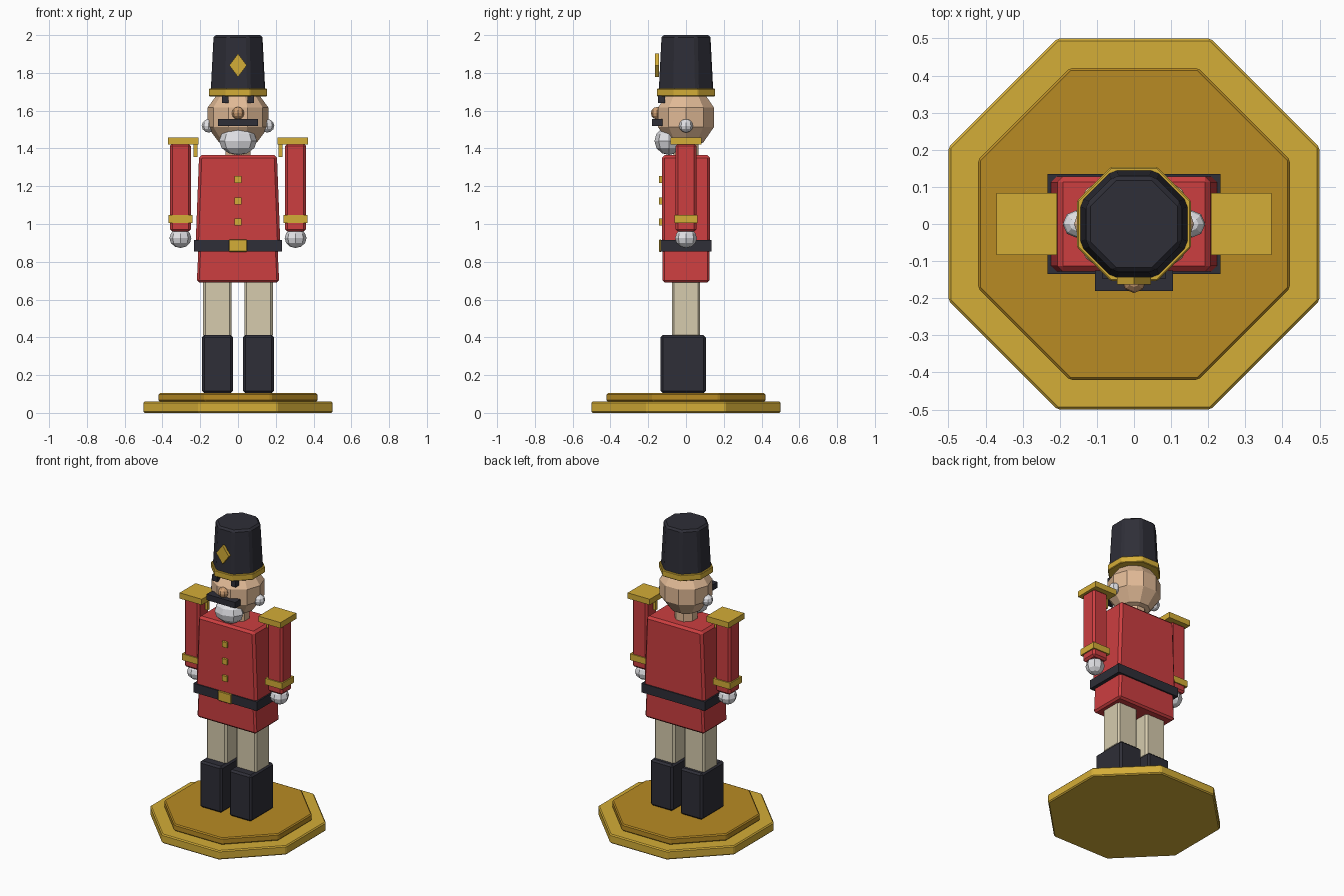
import bpy, bmesh, math
from mathutils import Matrix

if "Cube" in bpy.data.objects:
    bpy.data.objects.remove(bpy.data.objects["Cube"])


def material(name, r, g, b):
    m = bpy.data.materials.new(name)
    lin = [((c / 255 + 0.055) / 1.055) ** 2.4 for c in (r, g, b)]
    m.diffuse_color = (*lin, 1)
    m.use_nodes = True
    m.node_tree.nodes["Principled BSDF"].inputs["Base Color"].default_value = m.diffuse_color
    return m


GOLD = material("gold", 212, 173, 55)
DARK_GOLD = material("dark gold", 184, 139, 36)
RED = material("red", 204, 62, 64)
BLACK = material("black", 46, 46, 55)
CREAM = material("cream", 214, 203, 174)
SKIN = material("skin", 225, 186, 150)
NOSE = material("nose skin", 208, 160, 115)
WHITE = material("white", 226, 226, 230)


def finish(name, bm, mat, bevel=0):
    mesh = bpy.data.meshes.new(name)
    bm.to_mesh(mesh)
    bm.free()
    mesh.materials.append(mat)
    ob = bpy.data.objects.new(name, mesh)
    bpy.context.collection.objects.link(ob)
    if bevel:
        mod = ob.modifiers.new("bevel", 'BEVEL')
        mod.width, mod.segments = bevel, 1
        mod.limit_method, mod.angle_limit = 'ANGLE', math.radians(30)
    return ob


def box(name, x, y, z, mat, bevel=0, taper=1):
    """Box from (min, max) ranges; taper scales the top in x."""
    bm = bmesh.new()
    bmesh.ops.create_cube(bm, size=1)
    for v in bm.verts:
        top = v.co.z > 0
        k = taper if top else 1
        v.co.x = sum(x) / 2 + v.co.x * (x[1] - x[0]) * k
        v.co.y = sum(y) / 2 + v.co.y * (y[1] - y[0])
        v.co.z = z[1] if top else z[0]
    return finish(name, bm, mat, bevel)


def octagon(name, a0, a1, z0, z1, mat, bevel=0):
    """Eight-sided prism; a0 and a1 are flat-side distances at bottom and top."""
    bm = bmesh.new()
    k = 1 / math.cos(math.pi / 8)
    bmesh.ops.create_cone(bm, cap_ends=True, segments=8, radius1=a0 * k,
                          radius2=a1 * k, depth=z1 - z0)
    bmesh.ops.transform(bm, verts=bm.verts, matrix=Matrix.Translation((0, 0, (z0 + z1) / 2))
                        @ Matrix.Rotation(math.pi / 8, 4, 'Z'))
    return finish(name, bm, mat, bevel)


def ball(name, centre, radii, mat, segs=8, rings=6):
    bm = bmesh.new()
    bmesh.ops.create_uvsphere(bm, u_segments=segs, v_segments=rings, radius=1)
    bmesh.ops.transform(bm, verts=bm.verts, matrix=Matrix.Translation(centre)
                        @ Matrix.Diagonal((*radii, 1))
                        @ Matrix.Rotation(math.pi / 2, 4, 'Z'))
    return finish(name, bm, mat)


def side(s, a, b):
    return tuple(sorted((s * a, s * b)))


# Stepped stand
octagon("base", 0.5, 0.5, 0, 0.06, GOLD, 0.007)
octagon("base_step", 0.42, 0.42, 0.06, 0.105, DARK_GOLD, 0.007)

# Coat, belt, buckle and buttons
box("coat_skirt", (-0.218, 0.218), (-0.125, 0.125), (0.69, 0.88), RED, 0.012, 0.96)
box("coat", (-0.224, 0.224), (-0.128, 0.128), (0.9, 1.365), RED, 0.015, 0.92)
box("belt", (-0.233, 0.233), (-0.135, 0.135), (0.855, 0.915), BLACK)
box("buckle", (-0.048, 0.048), (-0.143, -0.13), (0.852, 0.918), GOLD, 0.004)
for z in (1.01, 1.122, 1.235):
    box("button", (-0.018, 0.018), (-0.143, -0.12), (z - 0.018, z + 0.018), GOLD)

# Limbs on both sides
for s, tag in ((-1, "left"), (1, "right")):
    box(tag + "_boot", side(s, 0.027, 0.19), (-0.135, 0.105), (0.105, 0.412), BLACK, 0.012)
    box(tag + "_leg", side(s, 0.034, 0.184), (-0.075, 0.075), (0.4, 0.72), CREAM, 0.012)
    box(tag + "_arm", side(s, 0.25, 0.36), (-0.055, 0.055), (0.96, 1.425), RED, 0.012)
    box(tag + "_cuff", side(s, 0.242, 0.368), (-0.062, 0.062), (1.005, 1.047), GOLD)
    ball(tag + "_hand", (s * 0.305, 0, 0.925), (0.058, 0.058, 0.052), WHITE)
    box(tag + "_epaulette", side(s, 0.208, 0.37), (-0.083, 0.083), (1.42, 1.458), GOLD)
    box(tag + "_fringe", side(s, 0.215, 0.236), (-0.011, 0.011), (1.355, 1.43), GOLD)
    ball(tag + "_ear", (s * 0.155, 0, 1.52), (0.037, 0.037, 0.036), WHITE)
    box(tag + "_eye", side(s, 0.05, 0.086), (-0.147, -0.11), (1.64, 1.68), BLACK)

# Head and face
octagon("neck", 0.066, 0.066, 1.35, 1.45, SKIN)
ball("head", (0, 0, 1.565), (0.17, 0.164, 0.165), SKIN, 10, 5)
ball("beard", (0, -0.09, 1.44), (0.1, 0.077, 0.075), WHITE)
ball("nose", (0, -0.153, 1.587), (0.033, 0.033, 0.033), NOSE)
box("moustache", (-0.105, 0.105), (-0.18, -0.125), (1.518, 1.557), BLACK)

# Tall hat with gold band and diamond badge
octagon("hat_band", 0.153, 0.153, 1.675, 1.717, GOLD, 0.004)
octagon("hat", 0.145, 0.129, 1.69, 2.0, BLACK, 0.012)
bm = bmesh.new()
bmesh.ops.create_cone(bm, cap_ends=True, segments=4, radius1=1, radius2=1, depth=0.02)
bmesh.ops.transform(bm, verts=bm.verts, matrix=Matrix.Translation((0, -0.153, 1.84))
                    @ Matrix.Diagonal((0.046, 1, 0.062, 1))
                    @ Matrix.Rotation(math.pi / 2, 4, 'X'))
finish("hat_badge", bm, GOLD)
